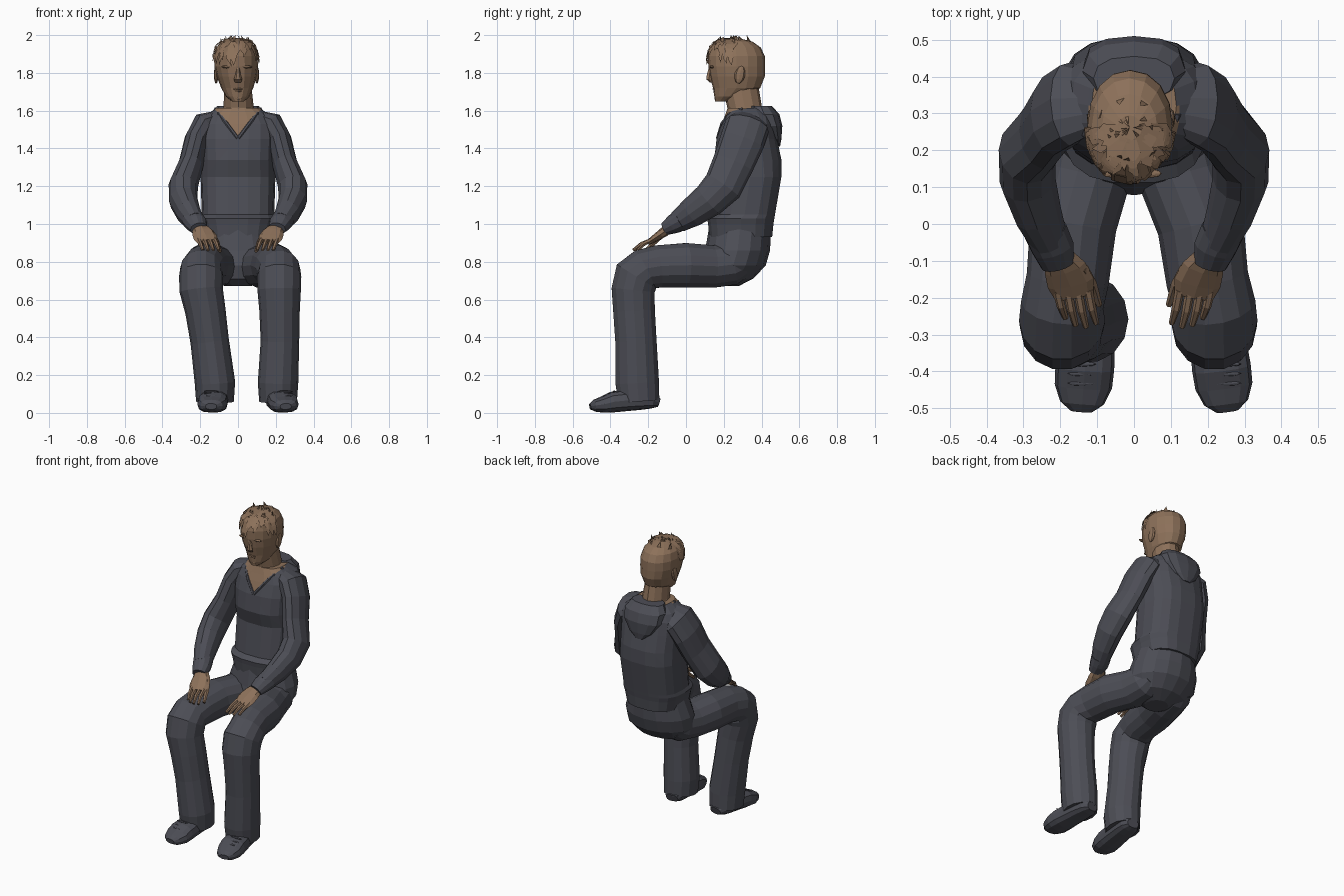
import bpy, bmesh, math, random
from mathutils import Vector, Matrix
from mathutils.bvhtree import BVHTree

if "Cube" in bpy.data.objects:
    bpy.data.objects.remove(bpy.data.objects["Cube"])

random.seed(4)


def material(name, rgb):
    m = bpy.data.materials.new(name)
    m.diffuse_color = (*rgb, 1)
    m.use_nodes = True
    m.node_tree.nodes["Principled BSDF"].inputs["Base Color"].default_value = m.diffuse_color
    return m


CLOTH = material("dark grey cloth", (0.073, 0.075, 0.092))
SKIN = material("brown skin and hair", (0.265, 0.165, 0.102))


def finish(name, bm, *mats):
    bmesh.ops.recalc_face_normals(bm, faces=bm.faces)
    me = bpy.data.meshes.new(name)
    bm.to_mesh(me)
    bm.free()
    for m in mats:
        me.materials.append(m)
    ob = bpy.data.objects.new(name, me)
    bpy.context.collection.objects.link(ob)
    return ob


def loft_bm(rings, n=12, level=False, power=2.0):
    """Rings are (x, y, z, half width, half depth), square to the path or level."""
    bm = bmesh.new()
    loops = []
    pts = [Vector(r[:3]) for r in rings]
    for i, r in enumerate(rings):
        t = Vector((0, 0, 1))
        if not level:
            a = (pts[i] - pts[i - 1]).normalized() if i else Vector()
            b = (pts[i + 1] - pts[i]).normalized() if i + 1 < len(pts) else Vector()
            t = (a + b).normalized()
        u = Vector((1, 0, 0))
        u = (u - t * u.dot(t)).normalized()
        v = t.cross(u)
        loop = []
        for k in range(n):
            c, s = math.cos(math.tau * k / n), math.sin(math.tau * k / n)
            c = math.copysign(abs(c) ** (2 / power), c)
            s = math.copysign(abs(s) ** (2 / power), s)
            loop.append(bm.verts.new(pts[i] + u * c * r[3] + v * s * r[4]))
        loops.append(loop)
    for a, b in zip(loops, loops[1:]):
        for k in range(n):
            bm.faces.new((a[k], a[(k + 1) % n], b[(k + 1) % n], b[k]))
    bm.faces.new(loops[0][::-1])
    bm.faces.new(loops[-1])
    return bm


def loft(name, rings, mat, **kw):
    return finish(name, loft_bm(rings, **kw), mat)


def blob(name, loc, size, mat, turn=0):
    bm = bmesh.new()
    bmesh.ops.create_uvsphere(bm, u_segments=8, v_segments=6, radius=1)
    bm.transform(Matrix.Translation(loc) @ Matrix.Rotation(turn, 4, 'X') @ Matrix.Diagonal((*size, 1)))
    return finish(name, bm, mat)


# sweatshirt body, with the V neck cut in and coloured as skin
body = [(.93, .29, .175, .168), (1.0, .29, .19, .175), (1.03, .29, .20, .18), (1.05, .31, .192, .163),
        (1.15, .325, .195, .165), (1.25, .34, .198, .167), (1.34, .327, .195, .18), (1.45, .322, .20, .162),
        (1.53, .327, .20, .14), (1.575, .33, .17, .125), (1.615, .32, .115, .1)]
bm = loft_bm([(0, cy, z, rx, ry) for z, cy, rx, ry in body], n=18, level=True, power=2.7)
for s in (-1, 1):
    bmesh.ops.bisect_plane(bm, geom=bm.verts[:] + bm.edges[:] + bm.faces[:],
                           plane_co=(0, 0, 1.46), plane_no=(s * 1.2, 0, -1))
for f in bm.faces:
    c = f.calc_center_median()
    if c.y < .33 and c.z - 1.46 > 1.2 * abs(c.x):
        f.material_index = 1
finish("sweatshirt", bm, CLOTH, SKIN)

# hood lying on the upper back
loft("hood", [(0, .478, 1.41, .03, .02), (0, .465, 1.45, .085, .04), (0, .44, 1.52, .135, .07),
              (0, .415, 1.58, .14, .08), (0, .395, 1.625, .11, .06)], CLOTH, level=True, power=2.4)

# trousers seat
loft("trouser_seat", [(0, .21, .672, .07, .07), (0, .225, .71, .18, .13), (0, .25, .78, .222, .172),
                      (0, .273, .86, .222, .172), (0, .285, .97, .185, .165)], CLOTH, n=16, level=True)

# neck
loft("neck", [(0, .33, 1.54, .10, .10), (.003, .31, 1.62, .08, .092), (0, .29, 1.72, .072, .095)],
     SKIN, level=True)

# head
skull = [(1.648, 0, .195, .03, .04), (1.675, -.002, .23, .062, .08), (1.72, -.004, .268, .085, .125),
         (1.78, -.007, .272, .105, .145), (1.835, -.01, .268, .115, .150), (1.89, -.011, .267, .115, .150),
         (1.935, -.012, .262, .103, .133), (1.965, -.012, .255, .076, .098), (1.98, -.012, .25, .035, .045)]
bm = loft_bm([(x, y, z, rx, ry) for z, x, y, rx, ry in skull], n=16, level=True, power=2.1)
scalp = BVHTree.FromBMesh(bm)
finish("head", bm, SKIN)

# face
loft("nose", [(0, .130, 1.825, .010, .012), (0, .124, 1.79, .014, .016), (0, .122, 1.765, .022, .016),
              (0, .132, 1.75, .016, .008)], SKIN, n=6, level=True)
blob("upper_lip", (0, .149, 1.715), (.026, .009, .005), SKIN)
blob("lower_lip", (0, .153, 1.704), (.022, .009, .006), SKIN)
blob("chin", (0, .17, 1.667), (.028, .02, .018), SKIN)
for s, side in ((-1, "left"), (1, "right")):
    blob(side + "_brow", (s * .048 - .006, .137, 1.832), (.034, .012, .008), SKIN)
    blob(side + "_ear", (s * .108 - .008, .285, 1.79), (.012, .028, .048), SKIN, -.2)

# hair: flat pointed locks swept forward over the crown and forehead
bm = bmesh.new()
mid = Vector((-.012, .262, 1.86))


def on_head(az, el, grow):
    d = Vector((math.cos(el) * math.sin(az), -math.cos(el) * math.cos(az), math.sin(el)))
    p = scalp.ray_cast(mid, d)[0] + d * grow
    return Vector((p.x, max(p.y, .1), min(p.z, 2.0)))


for i in range(90):
    az = random.uniform(-1.5, 1.5)
    el = random.uniform(.35, 1.4)
    drop = random.uniform(.35, .6)
    w = random.uniform(.07, .13) / max(math.cos(el), .3)
    pts = [on_head(az - w, el, .003), on_head(az + w, el, .004), on_head(az + w * .7, el - drop * .6, .012),
           on_head(az + random.uniform(-.1, .1), el - drop, .01), on_head(az - w * .7, el - drop * .6, .011)]
    bm.faces.new([bm.verts.new(p) for p in pts])
for i in range(24):  # short tips lifted off the crown
    az, el = random.uniform(-3, 3), random.uniform(.75, 1.4)
    pts = [on_head(az - .15, el, 0), on_head(az + .15, el, 0), on_head(az + .1, el + .2, .028)]
    bm.faces.new([bm.verts.new(p) for p in pts])
finish("hair", bm, SKIN)

for s, side in ((-1, "left"), (1, "right")):
    # neckline trim
    loft(side + "_neckline", [(s * .118, .30, 1.608, .010, .012), (s * .10, .23, 1.582, .010, .010),
                              (s * .06, .19, 1.532, .010, .009), (s * .002, .165, 1.455, .010, .007)], CLOTH, n=6)
    # sleeve
    loft(side + "_sleeve", [(s * .10, .335, 1.56, .04, .085), (s * .175, .325, 1.52, .072, .118),
                            (s * .217, .298, 1.44, .068, .118), (s * .248, .25, 1.32, .066, .11),
                            (s * .290, .195, 1.20, .078, .105), (s * .289, .12, 1.125, .076, .092),
                            (s * .262, .03, 1.06, .066, .078), (s * .23, -.045, 1.01, .052, .058)], CLOTH)
    # cuff
    loft(side + "_cuff", [(s * .24, -.02, 1.025, .06, .06), (s * .22, -.065, 1.0, .058, .052),
                          (s * .207, -.11, .975, .046, .036)], CLOTH)
    # hand with four fingers and a thumb
    loft(side + "_palm", [(s * .208, -.08, .985, .038, .028), (s * .187, -.12, .955, .058, .026),
                          (s * .172, -.16, .928, .064, .02), (s * .162, -.195, .905, .054, .015)], SKIN, n=8)
    for k in range(4):
        bx, ln = .208 - .028 * k, (.065, .085, .09, .08)[k]
        loft(f"{side}_finger_{k + 1}", [(s * bx, -.18, .916, .013, .013),
                                        (s * (bx - .010), -.19 - ln * .5, .895, .012, .012),
                                        (s * (bx - .022), -.19 - ln, .862, .008, .008)], SKIN, n=6)
    loft(side + "_thumb", [(s * .145, -.12, .95, .022, .018), (s * .115, -.165, .905, .016, .014),
                           (s * .095, -.22, .855, .009, .009)], SKIN, n=6)

# trouser legs: x of the thigh, knee, shin and hem differ on the two sides
for side, hip, thigh, knee, shin, hem in (("left", -.11, -.165, -.195, -.15, -.122),
                                          ("right", .11, .18, .218, .222, .212)):
    loft(side + "_trouser_leg", [(hip, .31, .80, .08, .08), (hip, .25, .785, .11, .11),
                                 (hip * 1.15, .14, .775, .12, .115),
                                 (thigh, 0, .782, .118, .12), ((thigh + knee) / 2, -.15, .775, .112, .115),
                                 (knee, -.22, .758, .112, .114), (knee, -.262, .722, .117, .125),
                                 (knee, -.28, .65, .115, .117), ((knee + shin) / 2, -.275, .54, .107, .113),
                                 (shin, -.265, .38, .102, .112), (hem, -.258, .16, .107, .118),
                                 (hem, -.25, .06, .10, .112)], CLOTH, n=14)

# shoes
for side, heel, toe in (("left", -.115, -.142), ("right", .205, .252)):
    rings = []
    for y, w, lo, hi in ((-.145, .04, .03, .08), (-.18, .065, .022, .11), (-.24, .072, .016, .12),
                         (-.33, .077, .008, .12), (-.39, .08, .002, .112), (-.44, .078, 0, .088),
                         (-.485, .06, .006, .07), (-.508, .03, .018, .05)):
        x = heel + (toe - heel) * (-.15 - y) / .35
        rings.append((x, y, (lo + hi) / 2, w, (hi - lo) / 2))
    loft(side + "_shoe", rings, CLOTH, n=12, power=2.6)
    # laces across the instep
    for k in range(3):
        blob(f"{side}_lace_{k + 1}", (toe, -.38 - k * .026, .114 - k * .012), (.04, .007, .005), CLOTH)
